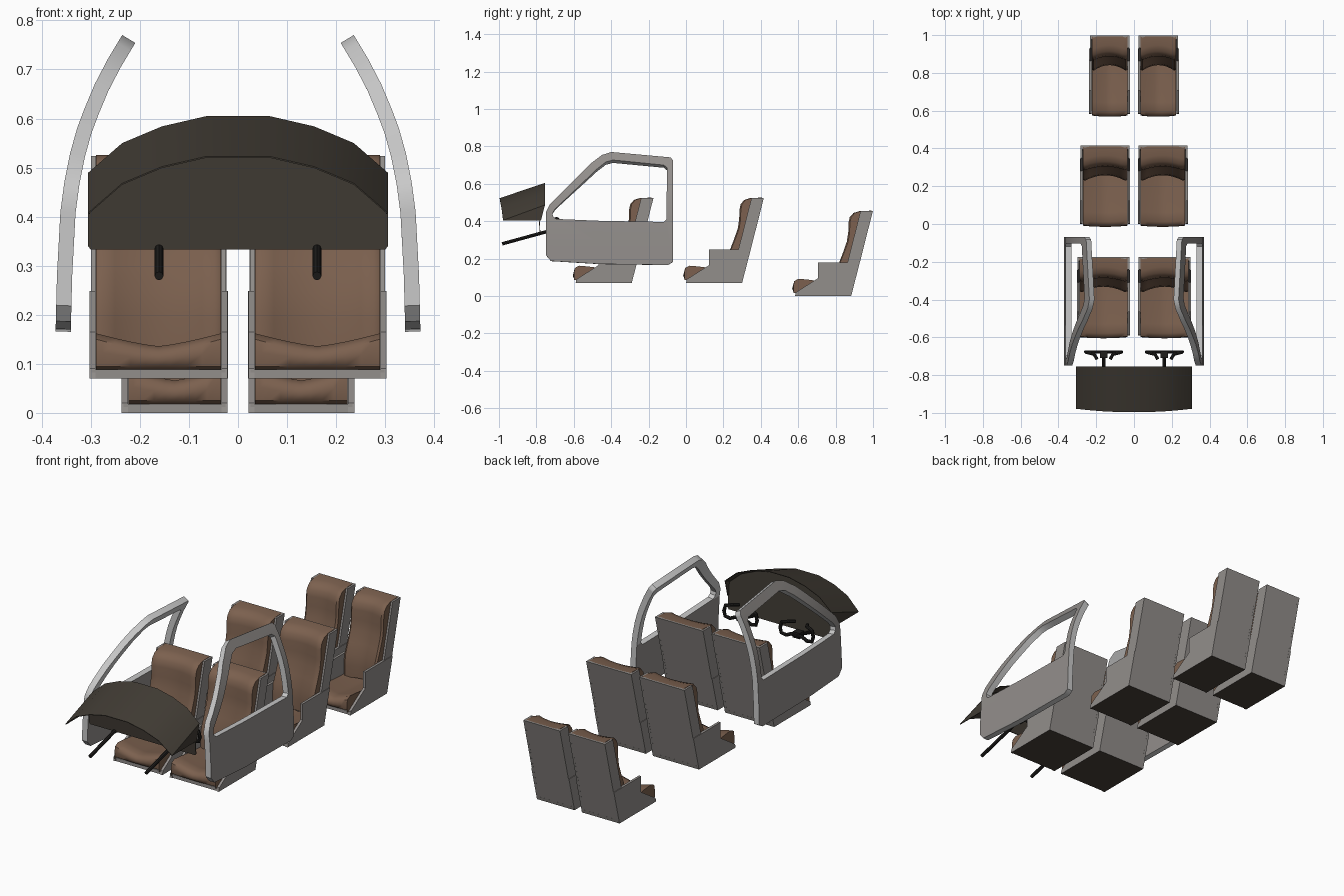
import bpy, bmesh, math
from mathutils import Vector

if "Cube" in bpy.data.objects:
    bpy.data.objects.remove(bpy.data.objects["Cube"])


def material(name, col):
    m = bpy.data.materials.new(name)
    m.diffuse_color = (*col, 1)
    m.use_nodes = True
    m.node_tree.nodes["Principled BSDF"].inputs["Base Color"].default_value = m.diffuse_color
    return m


GRAY = material("warm gray panel", (0.29, 0.272, 0.26))
SILVER = material("silver door frame", (0.58, 0.58, 0.58))
BROWN = material("brown leather", (0.2, 0.118, 0.077))
DASH = material("dark olive dash", (0.052, 0.044, 0.034))
UNDER = material("dark underside", (0.065, 0.05, 0.04))
BLACK = material("black controls", (0.014, 0.013, 0.012))


def finish(bm, name, mats, angle=35, rule=None):
    bmesh.ops.recalc_face_normals(bm, faces=bm.faces)
    if rule:
        for f in bm.faces:
            f.material_index = rule(f)
    me = bpy.data.meshes.new(name)
    bm.to_mesh(me)
    bm.free()
    for m in mats:
        me.materials.append(m)
    ob = bpy.data.objects.new(name, me)
    bpy.context.collection.objects.link(ob)
    bpy.ops.object.select_all(action='DESELECT')
    ob.select_set(True)
    bpy.context.view_layer.objects.active = ob
    bpy.ops.object.shade_smooth_by_angle(angle=math.radians(angle))
    return ob


def prism(bm, profile, x0, x1):
    """Extrude a (y, z) profile from x0 to x1."""
    a = [bm.verts.new((x0, y, z)) for y, z in profile]
    b = [bm.verts.new((x1, y, z)) for y, z in profile]
    n = len(profile)
    bm.faces.new(a)
    bm.faces.new(b[::-1])
    for i in range(n):
        bm.faces.new((a[i], a[(i + 1) % n], b[(i + 1) % n], b[i]))


def sheet(bm, rows):
    """Skin a grid of points."""
    vs = [[bm.verts.new(p) for p in r] for r in rows]
    for r, s in zip(vs, vs[1:]):
        for i in range(len(r) - 1):
            bm.faces.new((r[i], r[i + 1], s[i + 1], s[i]))


def tube(name, pts, radius, mat):
    cu = bpy.data.curves.new(name, 'CURVE')
    cu.dimensions = '3D'
    cu.bevel_depth = radius
    cu.bevel_resolution = 2
    cu.use_fill_caps = True
    sp = cu.splines.new('POLY')
    sp.points.add(len(pts) - 1)
    for p, q in zip(sp.points, pts):
        p.co = (*q, 1)
    ob = bpy.data.objects.new(name, cu)
    bpy.context.collection.objects.link(ob)
    bpy.ops.object.select_all(action='DESELECT')
    ob.select_set(True)
    bpy.context.view_layer.objects.active = ob
    bpy.ops.object.convert(target='MESH')
    ob = bpy.context.active_object
    ob.data.materials.clear()
    ob.data.materials.append(mat)
    bpy.ops.object.shade_smooth_by_angle(angle=math.radians(40))


# seat profiles in (y, z), measured on the middle row
SIDE = [(0.0, .07), (.30, .07), (.346, .248), (.123, .248), (.123, .165), (.005, .09)]
WING = [(.346, .248), (.416, .524), (.35, .524), (.28, .248)]
BACK = [(.278, .07), (.30, .07), (.416, .524), (.396, .524)]
BASE = [(.003, .07), (.30, .07), (.305, .088), (.003, .088)]
PAD = [(.01, .086), (-.010, .095), (-.015, .125), (-.010, .15), (.012, .162), (.06, .158), (.15, .146), (.28, .14)]
REST = [(.222, .13), (.222, .19), (.228, .246), (.25, .30), (.272, .36), (.28, .41),
        (.281, .46), (.288, .492), (.308, .514), (.34, .524), (.40, .526)]
US = [-1, -.9, -.7, -.45, -.2, 0, .2, .45, .7, .9, 1]


def seat(label, cx, half, dy, dz):
    off = Vector((cx, dy, dz))
    # hard shell: side panels, upper wings, back and dark-bottomed base
    bm = bmesh.new()
    for s in (-1, 1):
        prism(bm, SIDE, s * half, s * (half - .013))
        prism(bm, WING, s * (half - .003), s * (half - .013))
    prism(bm, BACK, -half + .004, half - .004)
    prism(bm, BASE, -half + .004, half - .004)
    bmesh.ops.translate(bm, verts=bm.verts, vec=off)
    finish(bm, label + "_shell", [GRAY, UNDER], 25, lambda f: int(f.normal.z < -.9))
    w = half - .014
    # seat cushion, dished in the middle
    bm = bmesh.new()
    rows = []
    for y, z in PAD:
        dip = .026 * max(0, min(1, (z - .1) / .04))
        row = [(u * w, y + .006 * abs(u) ** 2, z - dip * (1 - abs(u) ** 1.3)) for u in US]
        rows.append([(-w, y + .006, .085)] + row + [(w, y + .006, .085)])
    sheet(bm, rows)
    bmesh.ops.translate(bm, verts=bm.verts, vec=off)
    finish(bm, label + "_cushion", [BROWN], 50)
    # backrest with side bolsters, hollowed in the middle
    bm = bmesh.new()
    rows = []
    for y, z in REST:
        low = max(.65, min(1, (.42 - z) / .15))
        rear = .29 + (z - .07) * .24
        row = []
        for u in US:
            d = .036 * low * (1 - u * u) + .012 * (abs(u) > .95)
            row.append((u * w, min(y + d, rear + .01), z))
        rows.append([(-w, rear, z)] + row + [(w, rear, z)])
    sheet(bm, rows)
    bmesh.ops.translate(bm, verts=bm.verts, vec=off)
    finish(bm, label + "_backrest", [BROWN], 50)


for label, x0, x1, dy, dz in (("front", .021, .303, -.59, 0),
                              ("middle", .02, .285, 0, 0),
                              ("rear", .021, .237, .583, -.07)):
    for s, side in ((-1, "left"), (1, "right")):
        seat(f"{label}_{side}_seat", s * (x0 + x1) / 2, (x1 - x0) / 2, dy, dz)

# doors: matched outer and window outlines, bent inwards with height
OUT = [(-.749, .449), (-.749, .219), (-.722, .187), (-.46, .171), (-.096, .166), (-.07, .182),
       (-.07, .725), (-.082, .741), (-.40, .77), (-.449, .754), (-.513, .706), (-.727, .492)]
WIN = [(-.714, .442), (-.711, .425), (-.695, .412), (-.46, .402), (-.118, .396), (-.104, .41),
       (-.102, .686), (-.118, .70), (-.39, .727), (-.428, .717), (-.476, .679), (-.70, .465)]
BEND = [(.16, .372), (.28, .369), (.41, .362), (.47, .354), (.53, .342), (.58, .328),
        (.62, .313), (.67, .292), (.72, .266), (.78, .23)]


def bend(z):
    for (z0, x0), (z1, x1) in zip(BEND, BEND[1:]):
        if z <= z1:
            break
    return x0 + (x1 - x0) * (z - z0) / (z1 - z0)


for s, side in ((-1, "left"), (1, "right")):
    bm = bmesh.new()
    o = [bm.verts.new((0, y, z)) for y, z in OUT]
    w = [bm.verts.new((0, y, z)) for y, z in WIN]
    for i in range(12):
        j = (i + 1) % 12
        bm.faces.new((o[i], o[j], w[j], w[i]))
    for z, _ in BEND[1:-1]:
        bmesh.ops.bisect_plane(bm, geom=bm.verts[:] + bm.edges[:] + bm.faces[:],
                               plane_co=(0, 0, z), plane_no=(0, 0, 1))
    ext = bmesh.ops.extrude_face_region(bm, geom=bm.faces[:], use_keep_orig=True)
    inner = {v for v in ext["geom"] if isinstance(v, bmesh.types.BMVert)}
    for v in bm.verts:
        z = v.co.z
        v.co.x = bend(z)
        if v in inner:
            n = Vector((1, 0, -(bend(z + .02) - bend(z - .02)) / .04)).normalized()
            v.co -= n * .031
        v.co.x *= s

    # rim faces and the inside of the window frame are silver
    def trim(f):
        count = sum(v in inner for v in f.verts)
        rim = 0 < count < len(f.verts)
        return int(rim or (count > 0 and f.calc_center_median().z > .41))
    finish(bm, side + "_door", [GRAY, SILVER], 35, trim)

# dashboard hood: an arched sheet sloping down to the front
ARC = [(-.306, 0), (-.236, .061), (-.155, .095), (-.064, .116),
       (.064, .116), (.155, .095), (.236, .061), (.306, 0)]
bm = bmesh.new()
front = [(x, -.997 + .2 * x * x, .407 + h) for x, h in ARC]
rear = [(x, -.754, .489 + h) for x, h in ARC]


def down(row):
    return [(x, y, z - .003) for x, y, z in row]


sheet(bm, [front, rear, down(rear), down(front), front])
bmesh.ops.remove_doubles(bm, verts=bm.verts, dist=.0001)
# small side gussets under the hood
for s in (-1, 1):
    prism(bm, [(-.978, .405), (-.754, .487), (-.775, .405)], s * .306, s * .302)
finish(bm, "dashboard_hood", [DASH], 40)

# instrument panel standing under the hood
bm = bmesh.new()
outline = [(-.306, .34), (-.30, .333), (.30, .333), (.306, .34)] + [(x, .468 + h) for x, h in ARC[::-1]]
a, b = ([bm.verts.new((x, -.782 - (z - .333) * .06 + t, z)) for x, z in outline] for t in (0, .004))
bm.faces.new(a)
bm.faces.new(b[::-1])
for i in range(len(a)):
    j = (i + 1) % len(a)
    bm.faces.new((a[i], a[j], b[j], b[i]))
finish(bm, "instrument_panel", [DASH], 35)

# control columns and yokes
YOKE = [(.035, -.715, .408), (.05, -.69, .414), (.088, -.68, .405), (.095, -.677, .376),
        (.088, -.677, .35), (.06, -.677, .346), (.03, -.677, .36)]
for s, side in ((-1, "left"), (1, "right")):
    cx = s * .161
    tube(side + "_column", [(cx, -.983, .279), (cx, -.68, .362)], .009, BLACK)
    pts = [(cx - x, y, z) for x, y, z in YOKE] + [(cx + x, y, z) for x, y, z in YOKE[::-1]]
    tube(side + "_yoke", pts, .009, BLACK)
    bm = bmesh.new()
    prism(bm, [(-.71, .346), (-.672, .346), (-.672, .376), (-.71, .376)], cx - .02, cx + .02)
    finish(bm, side + "_yoke_hub", [BLACK])
